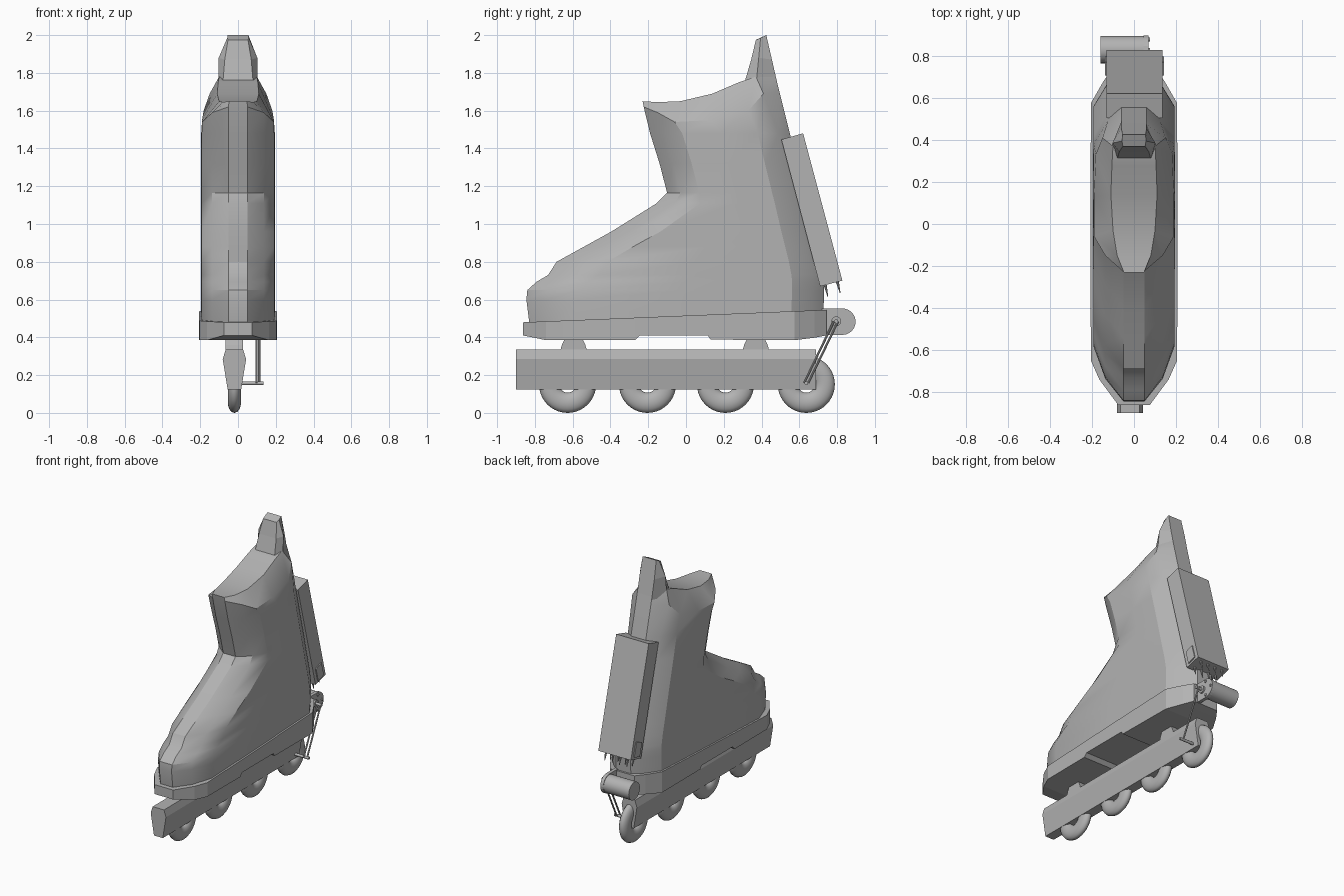
import bpy, bmesh, math
from mathutils import Vector

cube = bpy.data.objects.get("Cube")
if cube:
    bpy.data.objects.remove(cube, do_unlink=True)

grey = bpy.data.materials.new("plain_grey")
grey.use_nodes = True
grey.diffuse_color = (0.45, 0.45, 0.45, 1)
grey.node_tree.nodes["Principled BSDF"].inputs["Base Color"].default_value = (0.45, 0.45, 0.45, 1)


def finish(obj, smooth=None):
    obj.data.materials.clear()
    obj.data.materials.append(grey)
    if smooth:
        bpy.ops.object.select_all(action='DESELECT')
        obj.select_set(True)
        bpy.context.view_layer.objects.active = obj
        bpy.ops.object.shade_smooth_by_angle(angle=math.radians(smooth))
    return obj


def loft(name, rings, smooth=None, cap_pairs=False):
    """Skin a row of closed rings; the last cap may join mirrored pairs."""
    bm = bmesh.new()
    rows = [[bm.verts.new(p) for p in ring] for ring in rings]
    n = len(rows[0])
    for a, b in zip(rows, rows[1:]):
        for i in range(n):
            j = (i + 1) % n
            bm.faces.new((a[i], a[j], b[j], b[i]))
    bm.faces.new(rows[0])
    if cap_pairs:
        t = rows[-1]
        for i in range(n // 2 - 1):
            bm.faces.new((t[i], t[i + 1], t[n - 2 - i], t[n - 1 - i]))
    else:
        bm.faces.new(rows[-1])
    bmesh.ops.recalc_face_normals(bm, faces=bm.faces)
    me = bpy.data.meshes.new(name)
    bm.to_mesh(me)
    bm.free()
    obj = bpy.data.objects.new(name, me)
    bpy.context.collection.objects.link(obj)
    return finish(obj, smooth)


def prism(name, profile, x0, x1):
    """Side outline of (y, z) points stretched across x."""
    return loft(name, [[(x, y, z) for y, z in profile] for x in (x0, x1)])


def rod(name, a, b, r, r2=None, sides=12):
    a, b = Vector(a), Vector(b)
    bpy.ops.mesh.primitive_cone_add(vertices=sides, radius1=r, radius2=r if r2 is None else r2,
                                    depth=(b - a).length, location=(a + b) / 2)
    obj = bpy.context.object
    obj.name = name
    obj.rotation_euler = (b - a).to_track_quat('Z', 'Y').to_euler()
    return finish(obj, 40)


def mirrored(half):
    """Half ring of (y, z, x) completed on the other side."""
    return [(x, y, z) for y, z, x in half] + [(-x, y, z) for y, z, x in reversed(half)]


# Boot shell: horizontal rings (front y, z, back y, front taper length)
levels = [(-.83, .48, .725, .25), (-.845, .60, .73, .26), (-.84, .65, .73, .27),
          (-.79, .695, .732, .27), (-.73, .73, .728, .27), (-.685, .80, .715, .27),
          (-.54, .88, .695, .26), (-.395, .96, .675, .26), (-.155, 1.11, .64, .23),
          (-.10, 1.165, .626, .17), (-.14, 1.32, .588, .17), (-.19, 1.48, .55, .17)]
rings = []
for yf, z, yb, df in levels:
    m0, m1 = yf + df, yb - .17
    rings.append(mirrored([(yf, z, .05), (yf + df * .42, z, .137), (m0, z, .192),
                           ((m0 + m1) / 2, z, .195), (m1, z, .192),
                           (yb - .06, z, .125), (yb, z, .06)]))
# Sloping shoulder and crown of the cuff
rings.append(mirrored([(-.224, 1.62, .05), (-.15, 1.59, .137), (-.06, 1.54, .19), (.13, 1.55, .19),
                       (.33, 1.60, .182), (.41, 1.69, .15), (.495, 1.70, .06)]))
rings.append(mirrored([(-.23, 1.65, .048), (-.15, 1.645, .08), (-.03, 1.65, .10), (.14, 1.69, .11),
                       (.28, 1.75, .105), (.37, 1.78, .10), (.475, 1.78, .06)]))
loft("boot_shell", rings, 28, cap_pairs=True)

# Pull tab rising from the back of the cuff
loft("cuff_tab", [
    mirrored([(.31, 1.75, .08), (.37, 1.73, .105), (.487, 1.73, .06)]),
    mirrored([(.345, 1.87, .07), (.385, 1.88, .102), (.455, 1.87, .06)]),
    mirrored([(.37, 1.975, .053), (.395, 1.985, .057), (.425, 2.0, .055)])])

# Sole with a shallow arch: stations (y, half width, bottom z)
sole = [(-.862, .075, .41), (-.74, .165, .385), (-.65, .205, .385), (-.27, .207, .385),
        (-.245, .207, .41), (.115, .207, .41), (.13, .207, .388), (.575, .205, .385),
        (.68, .145, .398), (.743, .10, .41)]
loft("sole", [[(-w, y, zb), (w, y, zb), (w, y, .515 + .041 * y), (-w, y, .515 + .041 * y)]
              for y, w, zb in sole])

# Wheel frame and its two mounts
CX = -.019
frame = [(.036, .125), (.062, .285), (.046, .335)]
outline = [(CX + x, z) for x, z in frame] + [(CX - x, z) for x, z in reversed(frame)]
loft("wheel_frame", [[(x, y, z) for x, z in outline] for y in (-.90, .687)])
for name, y in (("front_mount", -.595), ("rear_mount", .37)):
    loft(name, [[(CX + sx * .046, y + sy * h, z) for sx, sy in ((-1, -1), (1, -1), (1, 1), (-1, 1))]
                for z, h in ((.325, .072), (.36, .062), (.395, .045))])

# Wheels
for i, y in enumerate((-.627, -.204, .209, .637)):
    bpy.ops.mesh.primitive_torus_add(major_segments=40, minor_segments=14, major_radius=.0975,
                                     minor_radius=.0535, location=(CX, y, .151),
                                     rotation=(0, math.pi / 2, 0))
    wheel = bpy.context.object
    wheel.name = f"wheel_{i + 1}"
    wheel.scale = (1, 1, .65)
    finish(wheel, 50)

# Power pack on the back, with side hatches and contact pins
prism("power_pack", [(.505, 1.447), (.62, 1.48), (.828, .70), (.71, .67)], -.13, .135)
hatch = [(.706, .79), (.77, .812), (.797, .712), (.733, .69)]
for name, x0, x1 in (("hatch_left", .13, .142), ("hatch_right", -.137, -.125)):
    prism(name, hatch, x0, x1)
for i, x in enumerate((-.09, -.03, .03, .09)):
    for j, (y, z, d) in enumerate(((.735, .685, .07), (.80, .70, .065))):
        rod(f"contact_pin_{i}_{j}", (x, y, z), (x + .001, y + .016, z - d), .009, .002, 8)

# Motor across the heel with its bracket
MY, MZ = .828, .483
rod("motor", (-.16, MY + .002, MZ), (.05, MY + .002, MZ), .065, sides=32)
arc = [(MY + .07 * math.cos(a), MZ + .07 * math.sin(a))
       for a in (math.radians(-90 + 15 * k) for k in range(13))]
prism("motor_bracket", arc + [(.72, MZ + .07), (.72, MZ - .07)], .045, .07)
for i, (dy, dz) in enumerate(((0, .052), (0, -.052), (.05, 0), (-.06, .03))):
    rod(f"bracket_screw_{i}", (.06, MY + dy, MZ + dz), (.076, MY + dy, MZ + dz), .010)

# Crank and paired push rods down to the axle pin
rod("crank_hub", (.06, .795, .485), (.082, .795, .485), .026, sides=20)
rod("crank_pin", (.06, .795, .485), (.125, .795, .485), .011)
for i, (x, d) in enumerate(((.098, -.012), (.112, .010))):
    rod(f"push_rod_{i}", (x, .795 + d, .485), (x, .637 + d, .158), .006, sides=8)
rod("axle_pin", (-.02, .637, .157), (.135, .637, .157), .010)
